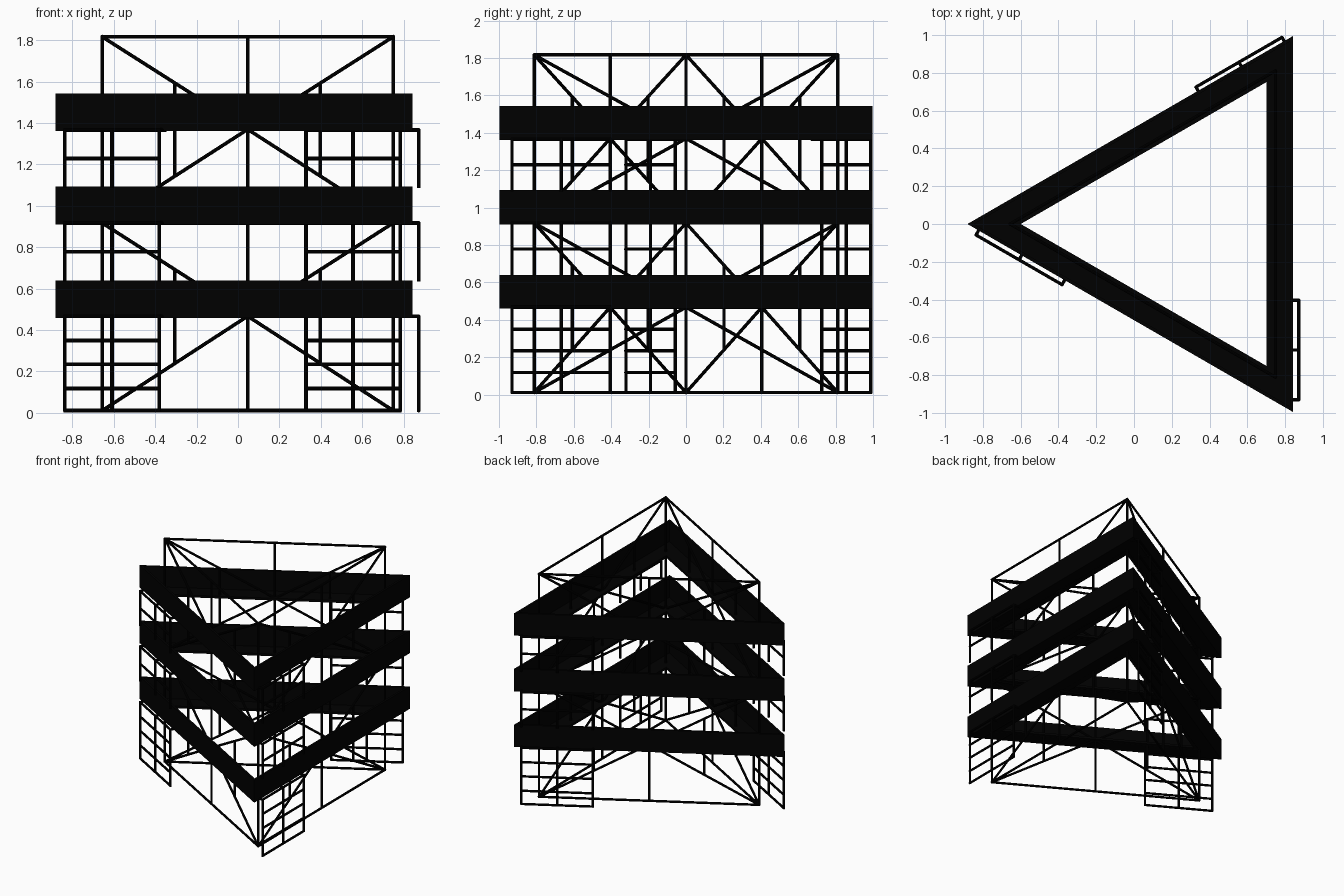
import bpy, bmesh
from math import radians, cos, sin
from mathutils import Vector, Matrix

if "Cube" in bpy.data.objects:
    bpy.data.objects.remove(bpy.data.objects["Cube"])

TUBE = 0.009
BAND_X, FRAME_X = 0.268, 0.281          # plan centres of decks and frame
LEVELS = [0.011, 0.467, 0.917, 1.369, 1.816]
DECKS = [(0.459, 0.64), (0.91, 1.093), (1.362, 1.543)]

black = bpy.data.materials.new("black")
black.diffuse_color = (0, 0, 0, 1)
black.use_nodes = True
black.node_tree.nodes["Principled BSDF"].inputs["Base Color"].default_value = black.diffuse_color


def finish(bm, name, smooth=False):
    bmesh.ops.recalc_face_normals(bm, faces=bm.faces)
    mesh = bpy.data.meshes.new(name)
    bm.to_mesh(mesh)
    bm.free()
    ob = bpy.data.objects.new(name, mesh)
    bpy.context.collection.objects.link(ob)
    mesh.materials.append(black)
    if smooth:
        bpy.context.view_layer.objects.active = ob
        ob.select_set(True)
        bpy.ops.object.shade_smooth_by_angle()
        ob.select_set(False)
    return ob


def tube(bm, a, b):
    a, b = Vector(a), Vector(b)
    d = b - a
    m = Matrix.Translation((a + b) / 2) @ d.to_track_quat('Z', 'Y').to_matrix().to_4x4()
    bmesh.ops.create_cone(bm, cap_ends=True, segments=10, radius1=TUBE,
                          radius2=TUBE, depth=d.length + TUBE, matrix=m)


def corners(cx, r):
    return [(cx + r * cos(radians(a)), r * sin(radians(a))) for a in (60, 180, 300)]


# triangular walkways: floor with an outer parapet
for i, (z0, z1) in enumerate(DECKS):
    bm = bmesh.new()
    f = z0 + 0.018
    profile = ((1.15, z0), (1.15, z1), (1.115, z1), (1.115, f), (0.868, f), (0.868, z0))
    rings = [[bm.verts.new((x, y, z)) for x, y in corners(BAND_X, r)]
             for r, z in profile]
    for k in range(len(rings)):
        p, q = rings[k], rings[(k + 1) % len(rings)]
        for j in range(3):
            n = (j + 1) % 3
            bm.faces.new((p[j], p[n], q[n], q[j]))
    finish(bm, f"deck_{i + 1}")

# braced frame: posts, rails, zigzag diagonals and short struts on each side
frame = corners(FRAME_X, 0.937)
for s in range(3):
    a, b = Vector(frame[s]), Vector(frame[(s + 1) % 3])

    def at(t, z):
        p = a.lerp(b, t)
        return (p.x, p.y, z)

    bm = bmesh.new()
    for t in (0, 0.5):
        tube(bm, at(t, LEVELS[0]), at(t, LEVELS[-1]))
    for z in LEVELS:
        tube(bm, at(0, z), at(1, z))
    for k in range(4):
        lo, hi = LEVELS[k], LEVELS[k + 1]
        end, mid = (lo, hi) if k % 2 == 0 else (hi, lo)
        for t in (0, 1):
            tube(bm, at(t, end), at(0.5, mid))
        for t in (0.25, 0.75):
            tube(bm, at(t, (lo + hi) / 2), at(t, mid))
    finish(bm, f"frame_side_{s + 1}", True)

# ladder panels hung outside the decks, one per side and storey
POSTS = [(0.011, 0.466), (0.64, 0.917), (1.09, 1.366)]
RUNGS = [[0.011, 0.118, 0.235, 0.35, 0.466], [0.778, 0.917], [1.228, 1.366]]
X, Y = 0.872 - BAND_X, (-0.93, -0.667, -0.404)
SHIFT = (0, 0.012, 0.003)
for s in range(3):
    bm = bmesh.new()
    for (z0, z1), zs in zip(POSTS, RUNGS):
        for z in zs:
            tube(bm, (X, Y[0], z), (X, Y[2], z))
        for y in Y:
            tube(bm, (X, y, z0), (X, y, z1))
            tube(bm, (X, y, z1), (X - 0.06, y, z1))
    turn = (Matrix.Translation((BAND_X + SHIFT[s], 0, 0))
            @ Matrix.Rotation(radians(120 * s), 4, 'Z'))
    bmesh.ops.transform(bm, matrix=turn, verts=bm.verts)
    finish(bm, f"ladder_panels_{s + 1}", True)
